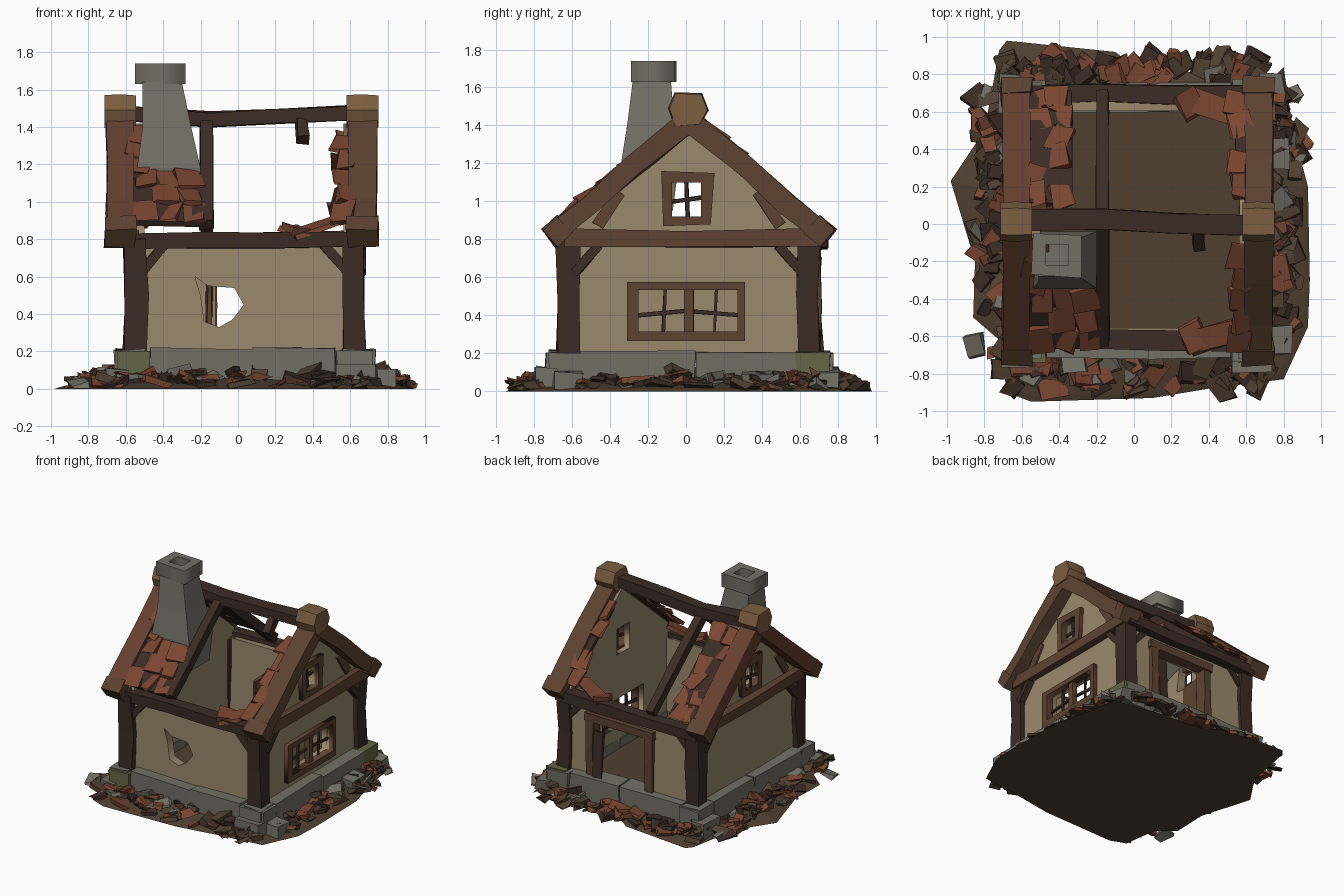
import bpy, bmesh, math, random
from mathutils import Vector, Matrix, Euler

if "Cube" in bpy.data.objects:
    bpy.data.objects.remove(bpy.data.objects["Cube"])

random.seed(4)
COL = dict(wall=(0.33, 0.25, 0.15), dark=(0.045, 0.025, 0.018), wood=(0.11, 0.055, 0.03),
           end=(0.2, 0.11, 0.05), red=(0.13, 0.05, 0.028), tile=(0.19, 0.06, 0.03),
           stone=(0.17, 0.16, 0.13), moss=(0.13, 0.13, 0.06), ground=(0.08, 0.05, 0.03))
MATS = {}
for key, c in COL.items():
    MATS[key] = bpy.data.materials.new(key)
    MATS[key].diffuse_color = (*c, 1)


def link(name, me, color):
    me.materials.clear()
    me.materials.append(MATS[color])
    ob = bpy.data.objects.new(name, me)
    bpy.context.collection.objects.link(ob)
    return ob


def finish(name, bm, color):
    bmesh.ops.recalc_face_normals(bm, faces=bm.faces[:])
    me = bpy.data.meshes.new(name)
    bm.to_mesh(me)
    bm.free()
    return link(name, me, color)


def add_box(bm, c, s, rot=(0, 0, 0), j=0.0):
    m = Matrix.Translation(c) @ Euler(rot).to_matrix().to_4x4() @ Matrix.Diagonal((*s, 1))
    for v in bmesh.ops.create_cube(bm, size=1, matrix=m)['verts']:
        v.co += Vector([random.uniform(-j, j) for _ in range(3)])


def box(name, lo, hi, color, j=0.008):
    bm = bmesh.new()
    lo, hi = Vector(lo), Vector(hi)
    add_box(bm, (lo + hi) / 2, hi - lo, j=j)
    return finish(name, bm, color)


def skin(bm, rings):
    rows = [[bm.verts.new(p) for p in r] for r in rings]
    for a, b in zip(rows, rows[1:]):
        for i in range(len(a)):
            k = (i + 1) % len(a)
            bm.faces.new((a[i], a[k], b[k], b[i]))
    bm.faces.new(rows[0])
    bm.faces.new(rows[-1])


def beam(name, pts, w, h, color, j=0.007, side=None):
    """Rough hewn four-sided timber along a path; side = direction of the width w."""
    pts = [Vector(p) for p in pts]
    d = (pts[-1] - pts[0]).normalized()
    s = Vector(side) if side else (d.cross((0, 0, 1)) if abs(d.z) < 0.9 else Vector((1, 0, 0)))
    s.normalize()
    u = s.cross(d).normalized()
    bm = bmesh.new()
    skin(bm, [[p + s * (a * w / 2) + u * (b * h / 2) + Vector([random.uniform(-j, j) for _ in range(3)])
               for a, b in ((-1, -1), (1, -1), (1, 1), (-1, 1))] for p in pts])
    return finish(name, bm, color)


PLANE_X = Matrix(((0, 0, 1, 0), (1, 0, 0, 0), (0, 1, 0, 0), (0, 0, 0, 1)))
PLANE_Y = Matrix(((1, 0, 0, 0), (0, 0, -1, 0), (0, 1, 0, 0), (0, 0, 0, 1)))
PLANE_Z = Matrix.Identity(4)


def slab(name, loops, plane, pos, thick, color):
    """Extruded outline (first loop) with holes (other loops)."""
    cu = bpy.data.curves.new(name, 'CURVE')
    cu.dimensions, cu.fill_mode, cu.extrude = '2D', 'BOTH', thick / 2
    for loop in loops:
        sp = cu.splines.new('POLY')
        sp.points.add(len(loop) - 1)
        for p, q in zip(sp.points, loop):
            p.co = (*q, 0, 1)
        sp.use_cyclic_u = True
    tmp = bpy.data.objects.new("tmp", cu)
    bpy.context.collection.objects.link(tmp)
    dg = bpy.context.evaluated_depsgraph_get()
    me = bpy.data.meshes.new_from_object(tmp.evaluated_get(dg))
    bpy.data.objects.remove(tmp)
    me.transform(Matrix.Translation(pos) @ plane)
    return link(name, me, color)


def rect(a, b, c, d):
    return [(a, c), (b, c), (b, d), (a, d)]


# ground mound and floor
out = [(-.72, .93), (-.68, .98), (-.1, .92), (0, .84), (.45, .8), (.78, .74), (.8, .84), (.85, .5), (.93, .2),
       (.94, -.3), (.93, -.55), (.8, -.83), (.4, -.88), (.1, -.93), (-.55, -.95), (-.68, -.9), (-.72, -.62),
       (-.86, -.5), (-.85, -.2), (-.98, .23), (-.8, .5)]
bm = bmesh.new()
skin(bm, [[(x * k, y * k, z) for x, y in out] for k, z in ((1, 0), (.97, .01), (.86, .035), (.74, .06))])
finish("ground", bm, 'ground')
box("floor", (-.52, -.58, .05), (.58, .63, .13), 'ground', 0)

# plaster walls
hole = [(-.23, .6), (-.16, .55), (-.02, .54), (.03, .45), (-.03, .37), (-.1, .33), (-.18, .36), (-.2, .5)]
slab("front_wall", [rect(-.57, .63, .15, .8), hole], PLANE_Y, (0, -.59, 0), .07, 'wall')
slab("back_wall", [rect(-.57, .63, .15, .8), rect(-.12, .36, .2, .64)], PLANE_Y, (0, .64, 0), .07, 'wall')
gable = [(-.62, .15), (.67, .15), (.67, .86), (.015, 1.42), (-.62, .88)]
slab("right_wall", [gable, rect(-.26, .27, .31, .54), rect(-.08, .08, .9, 1.11)], PLANE_X, (.6, 0, 0), .07, 'wall')
slab("left_wall", [gable, [(-.08, .92), (.1, .9), (.09, 1.1), (-.05, 1.13)]], PLANE_X, (-.535, 0, 0), .07, 'wall')

# stone foundation
for i, (a, b) in enumerate([(-.65, -.47), (-.47, .08), (.08, .53), (.53, .72)]):
    e = .02 if i in (0, 3) else 0
    box("front_foundation", (a, -.72 - e, .02), (b - .006, -.56, .215 - e / 2), 'moss' if i == 0 else 'stone')
    box("back_foundation", (a, .6, .02), (b - .006, .75 + e, .215 - e / 2), 'stone')
for i, (a, b) in enumerate([(-.72, -.55), (-.55, .05), (.05, .58), (.58, .76)]):
    box("right_foundation", (.56, a, .02), (.73, b - .006, .21), 'moss' if i == 3 else 'stone')
    box("left_foundation", (-.66, a, .02), (-.5, b - .006, .21), 'stone')
for lo, hi in [((.53, -.8, .015), (.74, -.68, .12)), ((.68, .7, .015), (.8, .8, .11)), ((.72, -.7, .015), (.84, -.55, .1)),
               ((.72, .3, .015), (.82, .46, .1)), ((-.72, .6, .015), (-.6, .8, .12)), ((-.7, -.76, .015), (-.58, -.66, .1))]:
    box("loose_stone", lo, hi, 'stone', .012)

# corner posts with knee braces
for x in (-.55, .62):
    sx = 1 if x < 0 else -1
    for y in (-.62, .645):
        sy = 1 if y < 0 else -1
        beam("corner_post", [(x, y, .2), (x + sx * .01, y + sy * .008, .5), (x, y, .8)], .12, .12, 'dark', .009)
        ox, oy = x - sx * .03, y - sy * .015
        beam("knee_brace", [(x + sx * .03, oy, .62), (x + sx * .16, oy, .77)], .06, .05, 'dark', .005, (0, 1, 0))
        beam("knee_brace", [(ox, y + sy * .03, .62), (ox, y + sy * .16, .77)], .06, .05, 'dark', .005, (1, 0, 0))

# horizontal beams
for y in (-.625, .69):
    beam("eave_beam", [(-.6, y, .785), (-.2, y + .01, .795), (.2, y, .79), (.66, y, .8)], .1, .085, 'dark')
for x in (-.575, .64):
    beam("tie_beam", [(x, -.64, .81), (x, 0, .805), (x, .7, .81)], .1, .09, 'wood')
beam("ridge_beam", [(-.6, .02, 1.47), (-.15, .03, 1.44), (.2, 0, 1.46), (.65, -.01, 1.475)], .11, .08, 'dark')


def slope(d):
    return 1.5 - .85 * d


# rafters, eave ends and ridge ends
YC = .015
for x, col in ((-.63, 'red'), (.665, 'wood')):
    for s in (-1, 1):
        beam("gable_rafter", [(x, YC + s * d, slope(d) - .07 + o) for d, o in
                              ((0, 0), (.3, .008), (.52, -.004), (.7, 0))], .15, .11, col, .007, (1, 0, 0))
        beam("eave_end", [(x, YC + s * d, slope(d) - .07) for d in (.65, .735)], .165, .125, 'wood', .008, (1, 0, 0))
        bx = x + (.07 if x < 0 else -.04)
        beam("gable_brace", [(bx, YC + s * .48, .87), (bx, YC + s * .36, 1.05)], .05, .06, 'wood', .005, (1, 0, 0))
    bm = bmesh.new()
    prof = [(-.06, 1.39), (.075, 1.4), (.12, 1.48), (.085, 1.57), (-.06, 1.575), (-.095, 1.49)]
    skin(bm, [[(x + dx, y * k + YC * (1 - k), 1.485 + (z - 1.485) * k) for y, z in prof]
              for dx, k in ((-.085, .95), (.0, 1), (.085, .93))])
    finish("ridge_end", bm, 'end')
for s, end in ((-1, .65), (1, .68)):
    beam("middle_rafter", [(-.17, YC + s * d, slope(d) - .07) for d in (.02, .35, end)], .07, .07, 'dark', .006, (1, 0, 0))
beam("broken_rafter", [(.34, -.01, 1.44), (.345, -.13, 1.33)], .06, .06, 'dark', .01, (1, 0, 0))

# surviving roof: boards underneath and ragged overlapping tiles
ANG = math.atan(.85)
bt, bb = bmesh.new(), bmesh.new()
for s, x0, x1, d0, d1 in [(-1, -.57, -.18, .36, .68), (-1, -.57, -.48, .1, .36), (1, -.57, -.34, .08, .7),
                          (-1, .54, .6, .14, .68), (1, .54, .6, .14, .68)]:
    dm = (d0 + d1) / 2
    add_box(bb, ((x0 + x1) / 2, YC + s * dm, slope(dm) - .045), (x1 - x0, (d1 - d0) * 1.25, .02), (-s * ANG, 0, 0), .012)
    nx, nd = max(1, round((x1 - x0) / .12)), max(1, round((d1 - d0) / .1))
    for i in range(nx):
        for k in range(nd):
            if random.random() < .12:
                continue
            d = d0 + (k + .5) * (d1 - d0) / nd
            x = x0 + (i + .5) * (x1 - x0) / nx + random.uniform(-.02, .02)
            add_box(bt, (x, YC + s * d, slope(d) - .025), (.12, .15, .02),
                    (-s * (ANG - .1), random.uniform(-.25, .25), random.uniform(-.35, .35)), .018)
# fallen pieces lodged between the eave beams and the right rafters
for y, x in ((-.6, .42), (.64, .4)):
    add_box(bt, (x, y, .865), (.3, .12, .025), (.1, -.3, .3 if y < 0 else -.3), .015)
    add_box(bt, (x - .1, y, .85), (.13, .14, .025), (.15, .1, .5), .015)
finish("roof_tiles", bt, 'tile')
finish("roof_boards", bb, 'dark')

# chimney with open flue
bm = bmesh.new()
skin(bm, [[(a, c, z), (b, c, z), (b, d, z), (a, d, z)] for z, a, b, c, d in
          [(.95, -.38, -.21, -.33, -.07), (1.18, -.54, -.2, -.345, -.04), (1.4, -.51, -.25, -.31, -.06),
           (1.64, -.51, -.3, -.28, -.08), (1.645, -.47, -.35, -.22, -.11), (1.35, -.47, -.35, -.22, -.11)]])
finish("chimney_shaft", bm, 'stone')
slab("chimney_cap", [[(-.55, -.27), (-.28, -.29), (-.28, -.06), (-.54, -.05)], rect(-.47, -.35, -.22, -.11)],
     PLANE_Z, (0, 0, 1.685), .11, 'stone')

# windows on the right wall, broken window on the left gable
slab("window_frame", [rect(-.31, .31, .265, .575), rect(-.25, .27, .315, .535)], PLANE_X, (.64, 0, 0), .06, 'wood')
beam("window_mullion", [(.63, .015, .3), (.63, .015, .55)], .04, .05, 'wood', .004)
for y in (-.12, .15):
    beam("window_bar", [(.62, y, .31), (.62, y + .01, .54)], .015, .015, 'dark', .003)
beam("window_crossbar", [(.62, -.26, .4), (.62, 0, .425), (.62, .28, .4)], .015, .02, 'dark', .003)
for x in (.64, -.57):
    slab("gable_window_frame", [[(-.12, .87), (.13, .88), (.15, 1.15), (-.13, 1.16)], rect(-.075, .08, .92, 1.1)],
         PLANE_X, (x, 0, 0), .06, 'wood')
    beam("gable_window_bar", [(x - .02, .01, .91), (x - .02, .0, 1.11)], .015, .02, 'dark', .003)
    beam("gable_window_bar", [(x - .02, -.08, 1.0), (x - .02, .08, 1.02)], .015, .02, 'dark', .003)

# back doorway with a leaf swung inward
for x in (-.15, .38):
    beam("door_jamb", [(x, .66, .19), (x, .665, .45), (x, .66, .68)], .07, .09, 'wood')
beam("door_lintel", [(-.2, .67, .67), (.42, .67, .675)], .09, .07, 'wood')
beam("door_leaf", [(-.15, .53, .12), (-.15, .53, .6)], .03, .22, 'wood', .01)
beam("leaning_plank", [(.3, .72, .12), (.3, .69, .58)], .08, .02, 'dark', .008)

# rubble heaped against the foundation, thinning outwards
heaps = {k: bmesh.new() for k in ('tile', 'dark', 'stone', 'ground')}
for i in range(240):
    side, t, r = i % 4, random.uniform(-.7, .7), random.random() ** 1.3
    off = r * .15
    x, y = [(t, -.73 - off), (.74 + off * .9, t), (t, .77 + off * .8), (-.67 - off * 1.2, t)][side]
    big = random.uniform(.07, .15)
    key = random.choices(list(heaps), (3, 3, 1, 4))[0]
    add_box(heaps[key], (x, y, .025 + (1 - r) * random.uniform(.02, .075)),
            (big, big * random.uniform(.45, .8), random.uniform(.015, .04)),
            (random.uniform(-.4, .4), random.uniform(-.4, .4), random.uniform(0, 3.1)), .016)
for key, bm in heaps.items():
    for v in bm.verts:
        v.co.z = max(v.co.z, .002)
    finish("rubble_" + key, bm, key)

for m in bpy.data.materials:
    if m.users and not m.is_grease_pencil:
        m.use_nodes = True
        m.node_tree.nodes["Principled BSDF"].inputs["Base Color"].default_value = m.diffuse_color
